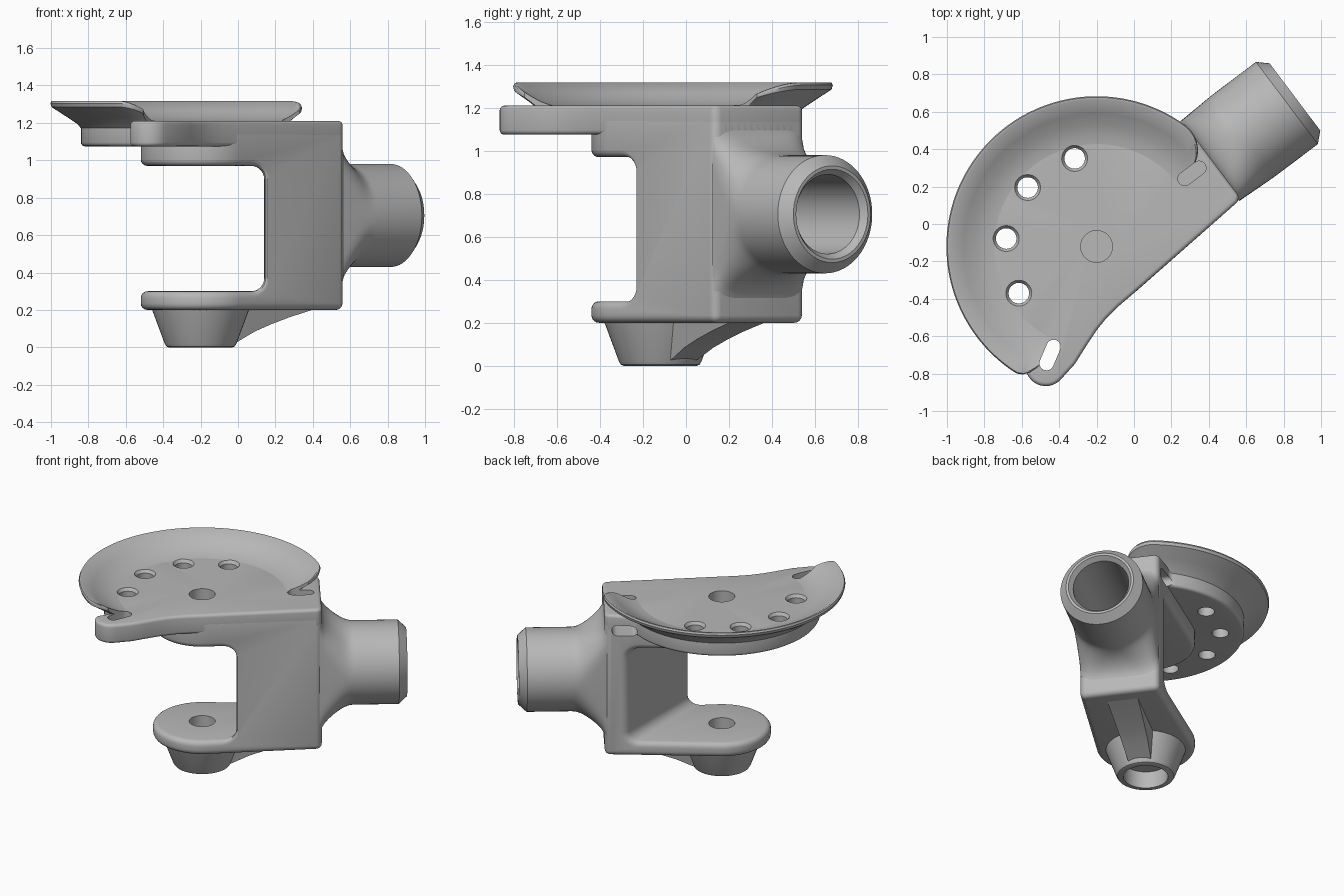
import bpy, bmesh
from math import sin, cos, radians, sqrt, pi
from mathutils import Matrix, Vector

cube = bpy.data.objects.get("Cube")
if cube:
    bpy.data.objects.remove(cube)

# Parts are built around the pivot axis with the socket along +x, then placed
TURN = Matrix.Rotation(radians(37), 4, 'Z')
PLACE = Matrix.Translation((-0.2, -0.12, 0)) @ TURN

grey = bpy.data.materials.new("plain grey")
grey.use_nodes = True
grey.diffuse_color = (0.48, 0.48, 0.48, 1)
grey.node_tree.nodes["Principled BSDF"].inputs["Base Color"].default_value = grey.diffuse_color

parts, cutters = [], []


def arc(cx, cy, r, a0, a1, n):
    steps = [radians(a0 + (a1 - a0) * i / n) for i in range(n + 1)]
    return [(cx + r * cos(a), cy + r * sin(a)) for a in steps]


def loft(name, rings, cutter=False):
    """Closed solid through matching loops of points."""
    bm = bmesh.new()
    loops = [[bm.verts.new(p) for p in ring] for ring in rings]
    n = len(loops[0])
    for a, b in zip(loops, loops[1:]):
        for i in range(n):
            j = (i + 1) % n
            bm.faces.new((a[i], a[j], b[j], b[i]))
    bm.faces.new(loops[0][::-1])
    bm.faces.new(loops[-1])
    bmesh.ops.recalc_face_normals(bm, faces=bm.faces)
    mesh = bpy.data.meshes.new(name)
    bm.to_mesh(mesh)
    bm.free()
    obj = bpy.data.objects.new(name, mesh)
    bpy.context.scene.collection.objects.link(obj)
    mesh.materials.append(grey)
    obj.hide_render = cutter
    (cutters if cutter else parts).append(obj)
    return obj


def prism(name, outline, z0, z1, cutter=False):
    return loft(name, [[(x, y, z) for x, y in outline] for z in (z0, z1)], cutter)


def turned(name, profile, n=48, cutter=False):
    """Round solid about z from (radius, height) pairs."""
    return loft(name, [[(x, y, z) for x, y in arc(0, 0, r, 0, 360 - 360 / n, n - 1)]
                       for r, z in profile], cutter)


def slot(cx, cy, half, r, angle):
    dx, dy = half * cos(radians(angle)), half * sin(radians(angle))
    return (arc(cx + dx, cy + dy, r, angle - 90, angle + 90, 10)
            + arc(cx - dx, cy - dy, r, angle + 90, angle + 270, 10))


def apply(obj, kind, **settings):
    mod = obj.modifiers.new(kind, kind)
    for key, value in settings.items():
        setattr(mod, key, value)
    bpy.context.view_layer.objects.active = obj
    bpy.ops.object.modifier_apply(modifier=mod.name)


def cut(obj, *tools):
    for tool in tools:
        apply(obj, 'BOOLEAN', operation='DIFFERENCE', object=tool, solver='EXACT')


def bevel(obj, width):
    apply(obj, 'BEVEL', width=width, segments=4, limit_method='ANGLE',
          angle_limit=radians(40))


# Yoke: tapered footprint with a slanted opening between two arms
block_end = arc(0.73, -0.225, 0.04, -90, 0, 5) + arc(0.73, 0.225, 0.04, 0, 90, 5)
yoke = prism("yoke", arc(0, 0, 0.32, 84, 276, 40) + block_end, 0.2, 1.17)
gap = [(-1, 0.3)] + arc(0.07, 0.37, 0.07, -90, 0, 7) + arc(0.07, 0.9, 0.07, 0, 90, 7) + [(-1, 0.97)]
opening = loft("opening_cutter", [[(x, y, z) for x, z in gap] for y in (-1.2, 1.2)], True)
opening.data.transform(PLACE.inverted())
cut(yoke, opening)
bevel(yoke, 0.035)

# Top plate with a lug on the front
front_curve = [(-0.47, -0.432), (-0.36, -0.39), (-0.27, -0.358), (-0.19, -0.338), (-0.1, -0.326), (0, -0.32)]
plate = prism("top_plate", arc(0, 0, 0.64, 27, 204, 48)
              + arc(-0.6, -0.345, 0.11, 155, 285, 12) + front_curve + block_end, 1.075, 1.21)
bevel(plate, 0.03)

# Flared lip, cut back in a round at both ends
section = [(0.54, 1.15), (0.54, 1.209), (0.59, 1.216), (0.65, 1.238), (0.71, 1.27), (0.785, 1.317),
           (0.797, 1.317), (0.803, 1.305), (0.797, 1.285), (0.72, 1.235), (0.66, 1.195), (0.62, 1.15)]
START, END, STEPS = 1, 209, 104
rings = []
for i in range(STEPS + 1):
    a = START + (END - START) * i / STEPS
    t = min((a - START) / 16, (END - a) / 9, 1)
    s = 0.15 + 0.85 * sqrt(1 - (1 - t) ** 2)
    ring = []
    for k, (r, z) in enumerate(section):
        # Shorten the section along its own slope
        q = 0.54 + (r - 0.54) * s
        top = 1.209 + (z - 1.209) * s ** 1.3 if z > 1.209 else z
        ring.append((q * cos(radians(a)), q * sin(radians(a)), top))
    rings.append(ring)
lip = loft("dish_lip", rings)

# Lower boss and its rib
boss = turned("lower_boss", [(0.17, 0), (0.183, 0.005), (0.192, 0.02), (0.27, 0.23)])
rib_side = [(0.165, 0.25), (0.165, 0.02), (0.2, 0.035), (0.3, 0.085), (0.4, 0.122),
            (0.52, 0.16), (0.68, 0.203), (0.68, 0.25)]
rib = loft("rib", [[(x, y * (1 + 2 * (z - 0.02)), z) for x, z in rib_side] for y in (-0.075, 0.075)])


# Socket tube blending out of the block
def socket_ring(u, w, h, power):
    ring = []
    for i in range(64):
        c, s = cos(2 * pi * i / 64), sin(2 * pi * i / 64)
        e = 2 / power
        ring.append((u, w * abs(c) ** e * (1 if c > 0 else -1),
                     0.705 + h * abs(s) ** e * (1 if s > 0 else -1)))
    return ring


rings = []
for i in range(13):
    t = i / 12
    rings.append(socket_ring(0.755 + 0.225 * t, 0.265 + 0.01 * t,
                             0.275 + 0.17 * (1 - sqrt(1 - (1 - t) ** 2)), 2 + 5 * (1 - t) ** 2))
rings += [socket_ring(1.274, 0.275, 0.275, 2), socket_ring(1.328, 0.225, 0.225, 2)]
socket = loft("socket_tube", rings)

# Cutters
bore = turned("bore_cutter", [(0.185, 0.7), (0.185, 1.295), (0.225, 1.35)], cutter=True)
bore.data.transform(Matrix.Translation((0, 0, 0.705)) @ Matrix.Rotation(pi / 2, 4, 'Y'))
pivot = turned("pivot_cutter", [(0.085, 0.9), (0.085, 1.3)], cutter=True)
low_pivot = turned("low_pivot_cutter", [(0.085, 0.17), (0.085, 0.4)], cutter=True)
counterbore = turned("counterbore_cutter", [(0.145, -0.1), (0.145, 0.12)], cutter=True)
holes = []
for angle in (67, 102.5, 138, 174):
    hole = turned("hole_cutter", [(0.055, 1), (0.055, 1.19), (0.08, 1.225), (0.08, 1.3)], 32, True)
    a = radians(angle)
    hole.data.transform(Matrix.Translation((0.485 * cos(a), 0.485 * sin(a), 0)))
    holes.append(hole)
lug_slot = prism("lug_slot_cutter", slot(-0.548, -0.314, 0.048, 0.038, 210), 1, 1.5, True)
top_slot = prism("top_slot_cutter", slot(0.642, 0.005, 0.048, 0.037, 0), 1.06, 1.5, True)
side_slot = loft("side_slot_cutter", [[(x, y, z) for x, z in slot(0.642, 1.1, 0.045, 0.038, 0)]
                                      for y in (0.002, 0.5)], True)

cut(yoke, bore, pivot, low_pivot, top_slot, side_slot)
cut(plate, pivot, lug_slot, top_slot, side_slot, *holes)
cut(lip, lug_slot, top_slot, *holes)
cut(boss, low_pivot, counterbore)
cut(socket, bore)

# Remove the tools, place the parts and shade them
for tool in cutters:
    bpy.data.objects.remove(tool)
bpy.ops.object.select_all(action='DESELECT')
for obj in parts:
    obj.data.transform(PLACE)
    obj.select_set(True)
bpy.context.view_layer.objects.active = yoke
bpy.ops.object.shade_smooth_by_angle(angle=radians(35))
